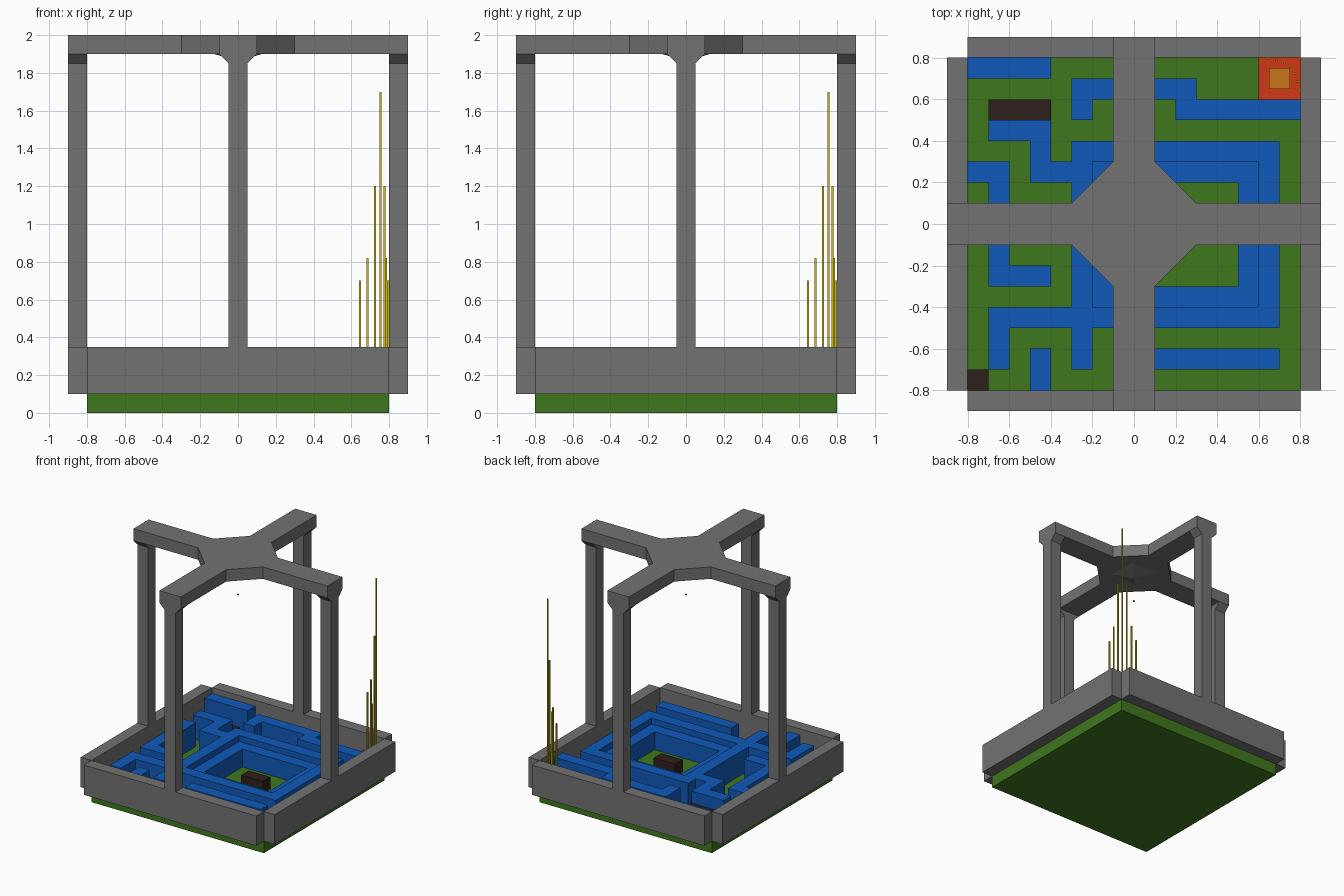
import bpy, bmesh, math
from mathutils import Matrix, Vector

if "Cube" in bpy.data.objects:
    bpy.data.objects.remove(bpy.data.objects["Cube"])


def material(name, rgb):
    m = bpy.data.materials.new(name)
    m.diffuse_color = (*rgb, 1)
    m.use_nodes = True
    m.node_tree.nodes["Principled BSDF"].inputs["Base Color"].default_value = m.diffuse_color
    return m


GREY = material("dark_grey", (0.17, 0.17, 0.17))
GREEN = material("grass", (0.05, 0.185, 0.0125))
BLUE = material("blue", (0.005, 0.102, 0.49))
DARK = material("dark_brown", (0.028, 0.014, 0.011))
RED = material("red", (0.63, 0.04, 0.007))
ORANGE = material("orange", (0.59, 0.18, 0.012))
YELLOW = material("yellow", (0.63, 0.49, 0.01))


def finish(name, bm, mat=GREY):
    bmesh.ops.recalc_face_normals(bm, faces=bm.faces)
    me = bpy.data.meshes.new(name)
    bm.to_mesh(me)
    bm.free()
    ob = bpy.data.objects.new(name, me)
    bpy.context.collection.objects.link(ob)
    me.materials.append(mat)
    return ob


def add_box(bm, x0, x1, y0, y1, z0, z1):
    size = Matrix.Diagonal((x1 - x0, y1 - y0, z1 - z0, 1))
    centre = Matrix.Translation(((x0 + x1) / 2, (y0 + y1) / 2, (z0 + z1) / 2))
    bmesh.ops.create_cube(bm, size=1, matrix=centre @ size)


def boxes(name, rects, z0, z1, mat=GREY):
    bm = bmesh.new()
    for r in rects:
        add_box(bm, *r, z0, z1)
    return finish(name, bm, mat)


def prism(name, points, direction):
    bm = bmesh.new()
    face = bm.faces.new([bm.verts.new(p) for p in points])
    ext = bmesh.ops.extrude_face_region(bm, geom=[face])
    bmesh.ops.translate(bm, vec=direction,
                        verts=[v for v in ext["geom"] if isinstance(v, bmesh.types.BMVert)])
    return finish(name, bm)


def frame(x0, x1, y0, y1, t=0.1):
    return [(x0, x1, y1 - t, y1), (x0, x1, y0, y0 + t),
            (x0, x0 + t, y0 + t, y1 - t), (x1 - t, x1, y0 + t, y1 - t)]


# Ground slab
boxes("ground", [(-0.8, 0.8, -0.8, 0.8)], 0, 0.1, GREEN)

# Outer walls and flared posts, one per side
for i, side in enumerate(("front", "right", "back", "left")):
    wall = boxes(side + "_wall", [(-0.8, 0.8, -0.9, -0.8)], 0.1, 0.35)
    half = [(0.05, 0.35), (0.05, 1.85), (0.1, 1.9)]
    outline = half + [(-x, z) for x, z in reversed(half)]
    post = prism(side + "_post", [(x, -0.9, z) for x, z in outline], (0, 0.1, 0))
    for ob in (wall, post):
        ob.data.transform(Matrix.Rotation(i * math.pi / 2, 4, "Z"))

# Overhead cross with chamfered middle
arm = [Vector((0.9, -0.1, 1.9)), Vector((0.9, 0.1, 1.9)), Vector((0.3, 0.1, 1.9))]
corner = Vector((0.1, 0.3, 1.9))
cross = []
for i in range(4):
    turn = Matrix.Rotation(i * math.pi / 2, 3, "Z")
    cross += [turn @ p for p in arm + [corner]]
prism("overhead_cross", cross, (0, 0, 0.1))

# Hanging pyramid and the tiny point below it
bm = bmesh.new()
bmesh.ops.create_cone(bm, cap_ends=True, segments=4, radius1=0, radius2=0.125 * math.sqrt(2),
                      depth=0.04, matrix=Matrix.Translation((0, 0, 1.88))
                      @ Matrix.Rotation(math.pi / 4, 4, "Z"))
bmesh.ops.remove_doubles(bm, verts=bm.verts, dist=1e-5)
finish("hanging_pyramid", bm)
boxes("hanging_point", [(-0.005, 0.005, -0.005, 0.005)], 1.645, 1.655, DARK)

# Stepped central enclosure
boxes("outer_ring", frame(-0.3, 0.7, -0.5, 0.4), 0.1, 0.3, BLUE)
boxes("inner_ring", frame(-0.2, 0.6, -0.4, 0.3), 0.1, 0.25, BLUE)

# Maze walls
boxes("maze_walls", [
    (-0.8, -0.4, 0.7, 0.8),
    (-0.3, 0.3, 0.6, 0.7), (-0.3, -0.2, 0.5, 0.6), (0.2, 0.8, 0.5, 0.6),
    (-0.7, -0.4, 0.4, 0.5), (-0.5, -0.4, 0.3, 0.4), (-0.5, -0.3, 0.2, 0.3),
    (-0.8, -0.7, 0.2, 0.3), (-0.7, -0.6, -0.3, 0.3), (-0.6, -0.4, -0.3, -0.2),
    (-0.7, -0.3, -0.5, -0.4), (-0.7, -0.6, -0.7, -0.5),
    (-0.5, -0.4, -0.8, -0.6), (-0.3, -0.2, -0.7, -0.5),
    (0.0, 0.7, -0.7, -0.6),
], 0.1, 0.3, BLUE)

# Dark crates
boxes("centre_crate", [(0.1, 0.3, -0.1, 0.0)], 0.1, 0.2, DARK)
boxes("long_crate", [(-0.7, -0.4, 0.5, 0.6)], 0.1, 0.2, DARK)
boxes("corner_crate", [(-0.8, -0.7, -0.8, -0.7)], 0.1, 0.2, DARK)

# Corner platform with inset pad
boxes("corner_platform", [(0.6, 0.8, 0.6, 0.8)], 0.1, 0.2, RED)
boxes("platform_pad", [(0.65, 0.75, 0.65, 0.75)], 0.2, 0.21, ORANGE)

# Arc of thin spires, mirrored across the diagonal
bm = bmesh.new()
r = 0.005
for x, y, top in [(0.645, 0.795, 0.7), (0.685, 0.785, 0.82), (0.725, 0.775, 1.2), (0.755, 0.755, 1.7)]:
    for a, b in {(x, y), (y, x)}:
        add_box(bm, a - r, a + r, b - r, b + r, 0.2, top)
finish("spires", bm, YELLOW)
